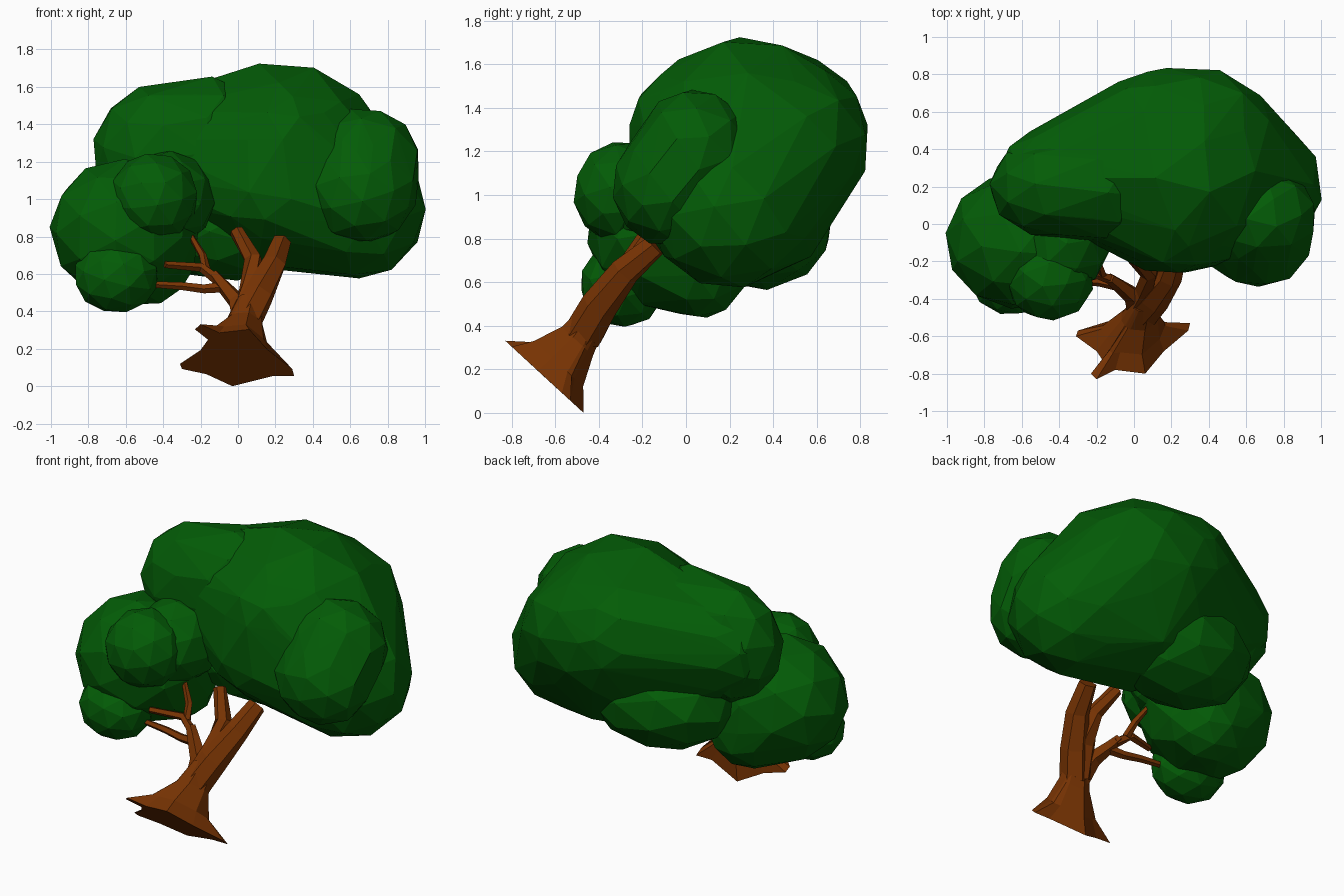
import bpy
import bmesh
import math
from mathutils import Vector, Euler

cube = bpy.data.objects.get("Cube")
if cube:
    bpy.data.objects.remove(cube, do_unlink=True)


def make_material(name, colour):
    mat = bpy.data.materials.new(name)
    mat.use_nodes = True
    mat.diffuse_color = colour
    mat.node_tree.nodes["Principled BSDF"].inputs["Base Color"].default_value = colour
    return mat


LEAF = make_material("leaf green", (0.001, 0.107, 0.002, 1))
BARK = make_material("bark brown", (0.19, 0.034, 0.001, 1))


def finish(bm, name, mat):
    """Turn a bmesh into a flat shaded object of one colour."""
    bmesh.ops.recalc_face_normals(bm, faces=bm.faces)
    mesh = bpy.data.meshes.new(name)
    bm.to_mesh(mesh)
    bm.free()
    mesh.materials.append(mat)
    obj = bpy.data.objects.new(name, mesh)
    bpy.context.collection.objects.link(obj)
    return obj


def ball_points(centre, radii, turn):
    """Vertices of a faceted ellipsoid; turn only varies the facets."""
    ball = bmesh.new()
    bmesh.ops.create_icosphere(ball, subdivisions=2, radius=1)
    spin = Euler((turn, turn * 0.7, turn * 1.3)).to_matrix()
    points = [Vector(centre) + (spin @ v.co) * Vector(radii) for v in ball.verts]
    ball.free()
    return points


def foliage(name, *balls):
    """One leafy clump: the hull wrapped around one or more faceted balls."""
    bm = bmesh.new()
    for ball in balls:
        for point in ball_points(*ball):
            bm.verts.new(point)
    bmesh.ops.convex_hull(bm, input=bm.verts)
    loose = [v for v in bm.verts if not v.link_faces]
    bmesh.ops.delete(bm, geom=loose, context="VERTS")
    return finish(bm, name, LEAF)


def bridge(bm, lower, upper):
    count = len(lower)
    for i in range(count):
        j = (i + 1) % count
        bm.faces.new((lower[i], lower[j], upper[j], upper[i]))


def limb(name, path, radii, sides=6):
    """Tapered faceted branch along a path."""
    bm = bmesh.new()
    points = [Vector(p) for p in path]
    rings = []
    for i, (point, radius) in enumerate(zip(points, radii)):
        ahead = points[min(i + 1, len(points) - 1)]
        behind = points[max(i - 1, 0)]
        frame = (ahead - behind).to_track_quat("Z", "Y")
        ring = []
        for k in range(sides):
            a = math.tau * k / sides
            offset = Vector((math.cos(a), math.sin(a), 0)) * radius
            ring.append(bm.verts.new(point + frame @ offset))
        rings.append(ring)
    for lower, upper in zip(rings, rings[1:]):
        bridge(bm, lower, upper)
    bm.faces.new(rings[0])
    bm.faces.new(rings[-1])
    return finish(bm, name, BARK)


# Leaning root flare: a star of blunt root tips on a sloped plane, narrowing to the trunk
ROOTS = [(0.3, -0.53), (0.29, -0.57), (0.16, -0.68), (0.06, -0.8), (-0.1, -0.78),
         (-0.2, -0.83), (-0.23, -0.8), (-0.16, -0.74), (-0.2, -0.68), (-0.31, -0.6),
         (-0.3, -0.57), (-0.17, -0.54), (-0.03, -0.47), (0.19, -0.53)]
SLOPE = 0.92
bm = bmesh.new()
base = [bm.verts.new((x, y, SLOPE * (-0.47 - y))) for x, y in ROOTS]
rings = [base]
hub = Vector((0.0, -0.65, 0.165))
for centre, radius, keep in (((0.0, -0.59, 0.23), 0.1, 0.25),
                             ((0.03, -0.5, 0.33), 0.1, 0),
                             ((0.06, -0.42, 0.45), 0.07, 0)):
    ring = []
    for v in base:
        spoke = v.co - hub
        ring.append(bm.verts.new(Vector(centre) + spoke.normalized() * radius + spoke * keep))
    rings.append(ring)
for lower, upper in zip(rings, rings[1:]):
    bridge(bm, lower, upper)
bm.faces.new(rings[-1])
# Underside fan
middle = bm.verts.new(hub)
for i, v in enumerate(base):
    bm.faces.new((v, base[i - 1], middle))
finish(bm, "root_flare", BARK)

# Main limbs
limb("right_limb",
     [(0.04, -0.48, 0.35), (0.11, -0.4, 0.49), (0.19, -0.28, 0.65), (0.23, -0.14, 0.77)],
     [0.09, 0.085, 0.07, 0.055])
limb("middle_limb",
     [(0.03, -0.46, 0.36), (0.07, -0.36, 0.52), (0.08, -0.26, 0.68), (-0.01, -0.17, 0.83)],
     [0.08, 0.065, 0.05, 0.038])
limb("left_limb",
     [(0.03, -0.46, 0.35), (-0.01, -0.38, 0.46), (-0.09, -0.32, 0.55), (-0.13, -0.29, 0.6)],
     [0.07, 0.05, 0.037, 0.029], 5)

# Thin side branches
limb("lower_twig",
     [(-0.08, -0.33, 0.53), (-0.18, -0.31, 0.52), (-0.3, -0.3, 0.535), (-0.47, -0.29, 0.545)],
     [0.03, 0.025, 0.022, 0.017], 5)
limb("upper_twig",
     [(-0.11, -0.3, 0.57), (-0.2, -0.27, 0.635), (-0.39, -0.33, 0.65)],
     [0.03, 0.025, 0.019], 5)
limb("rising_twig",
     [(-0.17, -0.27, 0.62), (-0.19, -0.22, 0.7), (-0.25, -0.18, 0.8)],
     [0.025, 0.022, 0.016], 5)

# Big crown: top, low right, two front bulges, back and left shoulder
foliage("main_crown",
        ((0.24, 0.27, 1.17), (0.56, 0.5, 0.57), 0.3),
        ((0.63, 0.2, 0.94), (0.38, 0.38, 0.37), 0.9),
        ((0.2, 0.0, 1.06), (0.37, 0.27, 0.3), 0.2),
        ((0.24, 0.02, 1.32), (0.32, 0.28, 0.27), 0.0),
        ((0.28, 0.5, 1.25), (0.47, 0.35, 0.36), 0.2),
        ((0.08, 0.5, 1.3), (0.28, 0.32, 0.34), 0.7),
        ((-0.38, 0.28, 1.25), (0.35, 0.25, 0.3), 0.6))
foliage("left_crown",
        ((-0.41, 0.2, 1.25), (0.37, 0.28, 0.37), 0.2),
        ((-0.14, 0.22, 1.3), (0.24, 0.32, 0.36), 0.5))
foliage("under_crown", ((-0.06, 0.33, 0.87), (0.47, 0.35, 0.31), 0.4))
foliage("right_clump",
        ((0.66, -0.08, 1.04), (0.3, 0.26, 0.28), 0.7),
        ((0.67, 0.04, 1.2), (0.31, 0.27, 0.29), 0.3))

# Low cluster on the other side
foliage("side_clump",
        ((-0.61, -0.09, 0.84), (0.4, 0.37, 0.38), 0.5),
        ((-0.5, 0.06, 0.68), (0.27, 0.23, 0.25), 0.2))
foliage("side_inner_clump", ((-0.38, -0.08, 1.0), (0.26, 0.29, 0.26), 0.1))
foliage("side_front_clump", ((-0.45, -0.29, 1.01), (0.24, 0.23, 0.24), 0.8))
foliage("side_lower_clump", ((-0.65, -0.29, 0.59), (0.23, 0.2, 0.2), 0.3))
